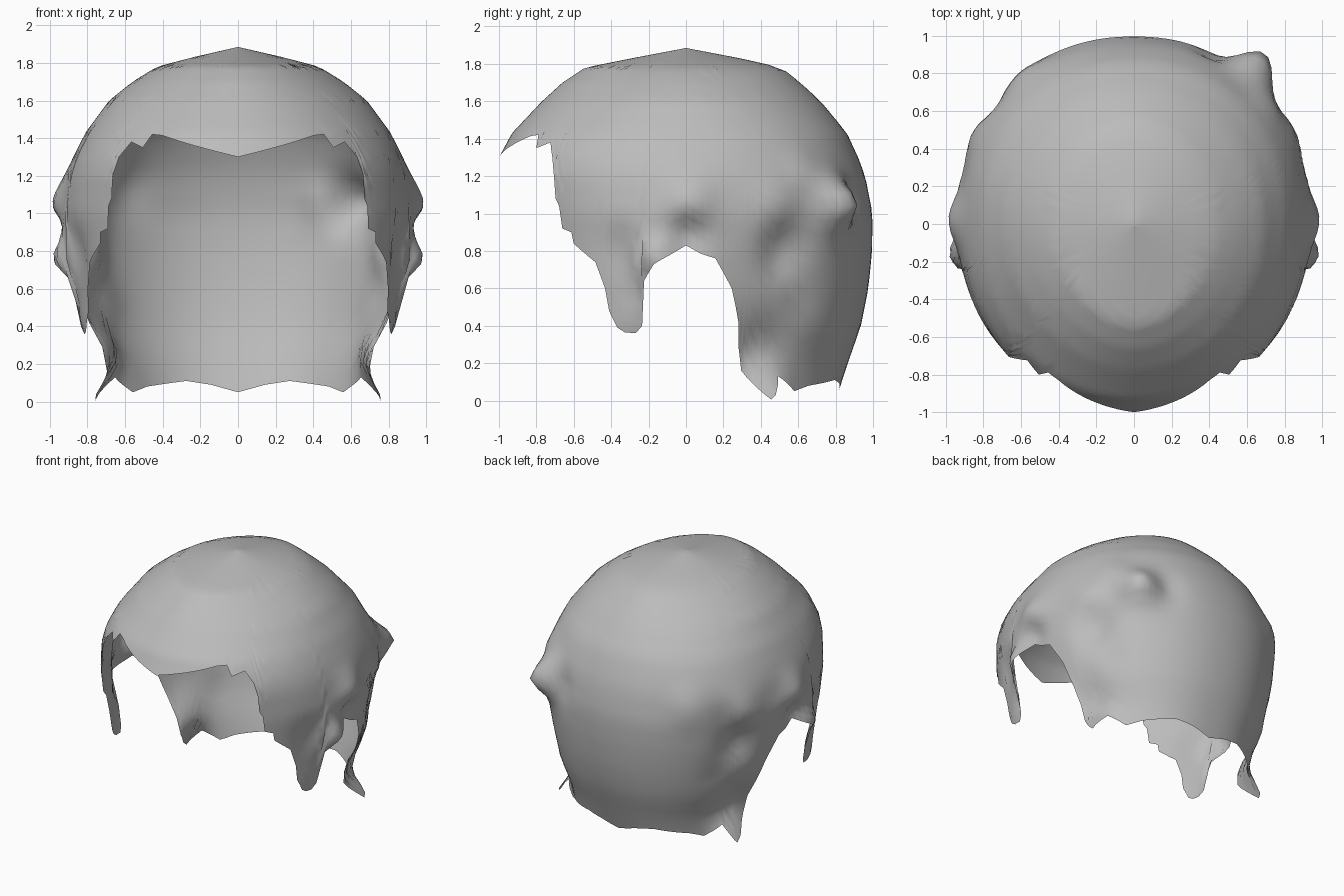
import bpy, bmesh, math
from mathutils import Vector

if "Cube" in bpy.data.objects:
    bpy.data.objects.remove(bpy.data.objects["Cube"])

TOP = 1.885

# Half-sizes of the head-shaped shell by height: (z, side, front, back)
PROFILE = [(0.0, .70, 1.0, .80), (.2, .725, 1.0, .865), (.4, .82, 1.0, .935),
           (.6, .88, .96, .975), (.8, .92, .94, .995), (1.0, .94, .96, .997),
           (1.2, .91, 1.0, .958), (1.3, .875, 1.0, .92), (1.43, .81, .93, .86),
           (1.6, .685, .77, .72), (1.70, .56, .66, .61), (1.78, .43, .54, .51),
           (1.83, .24, .29, .29), (TOP, 0, 0, 0)]

# Cut hair edge: (angle from the front in degrees, z)
HEM = [(0, 1.30), (15, 1.365), (26, 1.415), (30, 1.42), (32.3, 1.35), (38, 1.38),
       (41.5, 1.30), (43.3, 1.20), (43.9, 1.08), (45.4, 1.04), (46.3, .92),
       (50, .90), (50.6, .84), (58.4, .74), (61.5, .60), (62.6, .48), (65.5, .39),
       (68, .365), (71.8, .36), (74.3, .40), (75.8, .64), (80, .73), (90, .83),
       (95, .785), (99.9, .76), (105.9, .60), (109.5, .42), (113, .16), (118.6, .04),
       (121, .005), (122.6, .03), (127, .13), (136, .05), (143.7, .08), (161, .11),
       (170, .09), (180, .05)]

# Tufts and dents: (x, y, z, spread, push), on both sides
TUFTS = [(.93, -.16, .75, .08, .09), (.94, .02, 1.06, .09, .06),
         (.93, .02, .90, .07, -.05), (.68, .42, .0, .09, .16),
         (.78, .52, .80, .10, -.07), (.82, .48, 1.06, .09, .03),
         (.85, -.35, .80, .09, -.03), (.78, -.30, .38, .10, .045),
         (.74, .42, .30, .10, -.05), (.70, .62, .55, .08, -.02)]
# The right side has one large swept-back tuft, the left a small one
ONE_SIDE = [(.62, .80, 1.06, .09, .16), (.43, .88, 1.06, .07, -.03),
            (.72, .64, 1.22, .08, .03), (-.57, .78, 1.12, .09, .03),
            (-.74, .60, 1.00, .07, -.03)]
PUSHES = TUFTS + [(-x, y, z, s, a) for x, y, z, s, a in TUFTS] + ONE_SIDE


def lookup(table, v):
    """Linear interpolation in a sorted table, first column is the key."""
    for lo, hi in zip(table, table[1:]):
        if v <= hi[0]:
            t = (v - lo[0]) / (hi[0] - lo[0])
            return [a + (b - a) * t for a, b in zip(lo[1:], hi[1:])]
    return list(table[-1][1:])


def shell_point(deg, z):
    side, front, back = lookup(PROFILE, max(z, 0))
    a = math.radians(deg)
    sx, cy = math.sin(a), -math.cos(a)
    depth = front if cy < 0 else back
    n = 2.1 if cy < 0 else 2.15 + .3 * max(0, .6 - z)
    n -= .25 * min(1, max(0, (z - 1.4) / .3))
    r = ((abs(sx) / side) ** n + (abs(cy) / depth) ** n) ** (-1 / n)
    p = Vector((sx * r, cy * r, z))
    push = sum(amt * math.exp(-(p - Vector((x, y, h))).length_squared / (2 * s * s))
               for x, y, h, s, amt in PUSHES)
    return p + Vector((sx, cy, 0)) * push


# Column angles: every hem corner, with steps between the wide ones
half = []
for (a, _), (b, _) in zip(HEM, HEM[1:]):
    steps = max(1, math.ceil((b - a) / 2.6))
    half += [a + (b - a) * i / steps for i in range(steps)]
angles = half + [180] + [-a for a in reversed(half) if a > 0]

# Hair shell: columns running from the crown down to the cut edge
ROWS = 30
bm = bmesh.new()
crown = bm.verts.new((0, 0, TOP))
columns = []
for deg in angles:
    hem = lookup(HEM, abs(deg))[0]
    columns.append([bm.verts.new(shell_point(deg, TOP - (TOP - hem) * (i / ROWS) ** 1.5))
                    for i in range(1, ROWS + 1)])
for c, d in zip(columns, columns[1:] + columns[:1]):
    bm.faces.new((crown, c[0], d[0]))
    for i in range(ROWS - 1):
        bm.faces.new((c[i], c[i + 1], d[i + 1], d[i]))
for f in bm.faces:
    f.smooth = True
bm.normal_update()

mesh = bpy.data.meshes.new("hair_shell")
bm.to_mesh(mesh)
bm.free()
hair = bpy.data.objects.new("hair_shell", mesh)
bpy.context.collection.objects.link(hair)

grey = bpy.data.materials.new("hair grey")
grey.diffuse_color = (.5, .5, .5, 1)
grey.use_nodes = True
grey.node_tree.nodes["Principled BSDF"].inputs["Base Color"].default_value = grey.diffuse_color
mesh.materials.append(grey)
